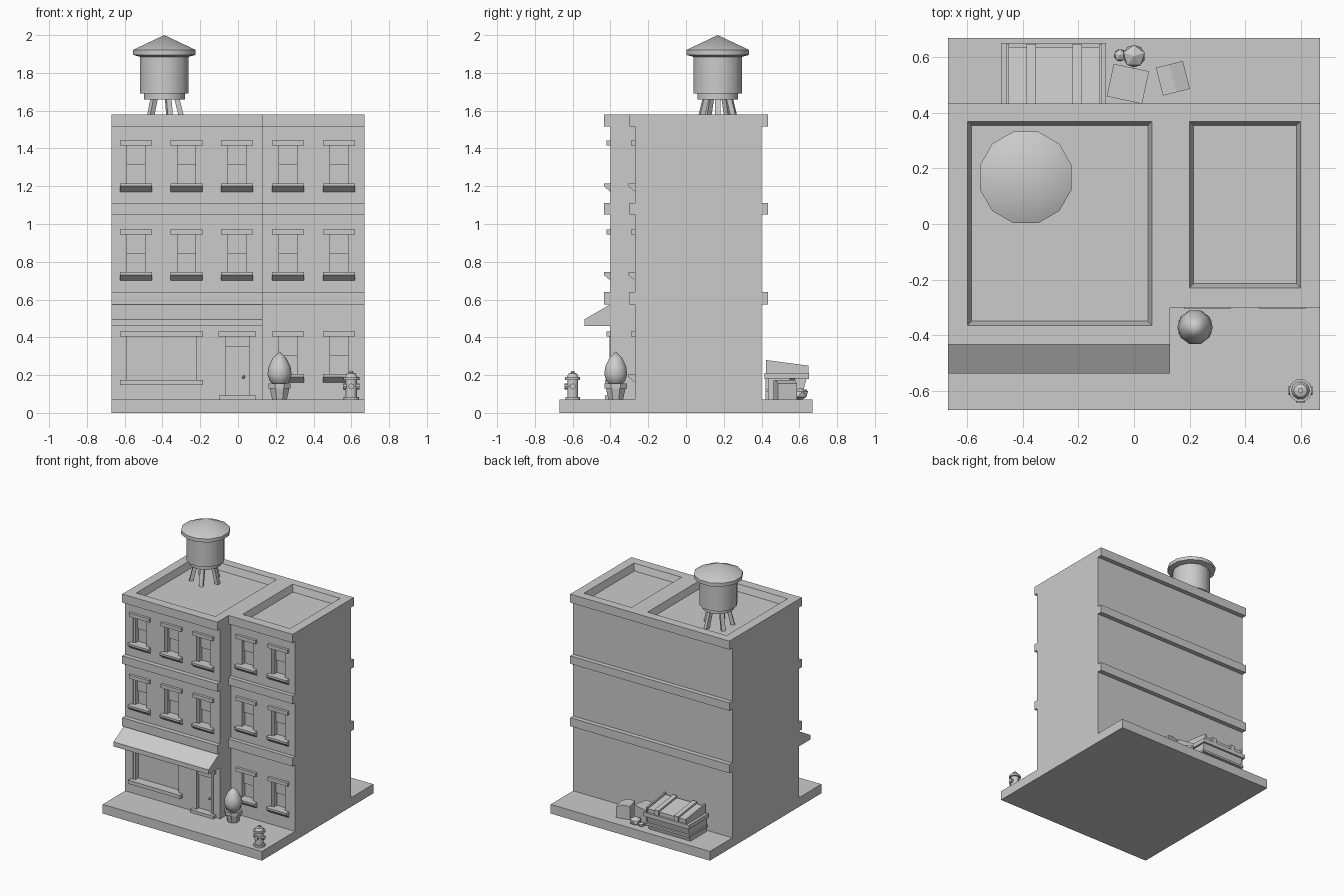
import bpy, bmesh, math
from mathutils import Vector, Matrix

if "Cube" in bpy.data.objects:
    bpy.data.objects.remove(bpy.data.objects["Cube"])


def make(name, bm, loc=(0, 0, 0), rot=0.0):
    bmesh.ops.recalc_face_normals(bm, faces=bm.faces)
    me = bpy.data.meshes.new(name)
    bm.to_mesh(me)
    bm.free()
    ob = bpy.data.objects.new(name, me)
    bpy.context.collection.objects.link(ob)
    ob.location = loc
    ob.rotation_euler.z = rot
    return ob


def add_box(bm, x0, x1, y0, y1, z0, z1):
    m = Matrix.Translation(((x0 + x1) / 2, (y0 + y1) / 2, (z0 + z1) / 2))
    m = m @ Matrix.Diagonal((x1 - x0, y1 - y0, z1 - z0, 1))
    return bmesh.ops.create_cube(bm, size=1, matrix=m)["verts"]


def boxes(name, *dims, loc=(0, 0, 0), rot=0.0):
    bm = bmesh.new()
    for d in dims:
        add_box(bm, *d)
    return make(name, bm, loc, rot)


def extrude(bm, pts, vec):
    f = bm.faces.new([bm.verts.new(p) for p in pts])
    r = bmesh.ops.extrude_face_region(bm, geom=[f], use_keep_orig=True)
    vs = [v for v in r["geom"] if isinstance(v, bmesh.types.BMVert)]
    bmesh.ops.translate(bm, verts=vs, vec=vec)


def prism_x(name, x0, x1, prof, **kw):
    bm = bmesh.new()
    extrude(bm, [(x0, y, z) for y, z in prof], (x1 - x0, 0, 0))
    return make(name, bm, **kw)


def lathe(name, prof, n, loc, phase=0.0, smooth=False):
    bm = bmesh.new()
    rings = []
    for r, z in prof:
        k = n if r > 0 else 1
        rings.append([bm.verts.new((r * math.cos(phase + math.tau * i / n),
                                    r * math.sin(phase + math.tau * i / n), z)) for i in range(k)])
    for a, b in zip(rings, rings[1:]):
        for i in range(n):
            j = (i + 1) % n
            q = [a[i % len(a)], a[j % len(a)], b[j % len(b)], b[i % len(b)]]
            bm.faces.new(list(dict.fromkeys(q)))
    for ring in (rings[0], rings[-1]):
        if len(ring) > 1:
            bm.faces.new(ring)
    ob = make(name, bm, loc)
    if smooth:
        bpy.context.view_layer.objects.active = ob
        ob.select_set(True)
        bpy.ops.object.shade_smooth_by_angle(angle=math.radians(40))
        ob.select_set(False)
    return ob


def beam(bm, a, b, w, ang):
    # square leg with horizontal ends
    a, b = Vector(a), Vector(b)
    u = Vector((math.cos(ang), math.sin(ang), 0)) * w / 2
    v = Vector((-math.sin(ang), math.cos(ang), 0)) * w / 2
    extrude(bm, [a + u + v, a - u + v, a - u - v, a + u - v], b - a)


LEFT, RIGHT = -0.40, -0.27
G = 0.07
TOP = 1.58

# Pavement slab
boxes("pavement", (-0.67, 0.67, -0.67, 0.67, 0, G))

# L-shaped building body
bm = bmesh.new()
foot = [(-0.67, 0.40), (-0.67, LEFT), (0.13, LEFT), (0.13, RIGHT), (0.67, RIGHT), (0.67, 0.40)]
extrude(bm, [(x, y, G) for x, y in foot], (0, 0, TOP - G))
walls = make("walls", bm)

# Window list: centre, half width, bottom of opening, top of opening, wall plane
windows = []
for top in (1.415, 0.945):
    for x in (-0.54, -0.272, -0.005):
        windows.append((x, 0.065, top - 0.20, top, LEFT))
for top in (1.415, 0.945, 0.405):
    for x in (0.265, 0.535):
        windows.append((x, 0.065, top - 0.20, top, RIGHT))
shop = (-0.405, 0.20, 0.175, 0.405, LEFT)

# Cut the window openings, doorway and roof recesses
bm = bmesh.new()
for x, h, z0, z1, y in windows + [shop, (-0.005, 0.08, G + 0.02, 0.405, LEFT)]:
    add_box(bm, x - h, x + h, y - 0.1, y + 0.04, z0, z1)
for x0, x1, y0 in ((-0.60, 0.065, -0.365), (0.20, 0.60, -0.23)):
    t = 0.015
    for v in add_box(bm, x0, x1, y0, 0.37, TOP - 0.05, TOP + 0.05):
        s = t if v.co.z < TOP else -t
        v.co.x += s if v.co.x < (x0 + x1) / 2 else -s
        v.co.y += s if v.co.y < 0 else -s
        v.co.z = v.co.z
cutter = make("opening_cutter", bm)
cutter.hide_render = True
mod = walls.modifiers.new("openings", "BOOLEAN")
mod.operation, mod.solver, mod.object = "DIFFERENCE", "EXACT", cutter
bpy.context.view_layer.objects.active = walls
bpy.ops.object.modifier_apply(modifier=mod.name)
bpy.data.objects.remove(cutter)

# Cornice bands, front and back
for i, (z0, z1) in enumerate(((1.515, TOP), (1.05, 1.11), (0.575, 0.64))):
    boxes(f"cornice_{i}", (-0.67, 0.13, LEFT - 0.035, LEFT, z0, z1),
          (0.13, 0.67, RIGHT - 0.03, RIGHT, z0, z1), (-0.67, 0.67, 0.40, 0.435, z0, z1))

# Windows: lintel, jambs, raised upper sash, wedge sill
for i, (x, h, z0, z1, y) in enumerate(windows):
    boxes(f"window_lintel_{i}", (x - h - 0.02, x + h + 0.02, y - 0.02, y + 0.01, z1, z1 + 0.027))
    boxes(f"window_frame_{i}", (x - h, x - h + 0.018, y + 0.005, y + 0.04, z0, z1),
          (x + h - 0.018, x + h, y + 0.005, y + 0.04, z0, z1),
          (x - h + 0.018, x + h - 0.018, y + 0.028, y + 0.04, (z0 + z1) / 2, z1))
    prism_x(f"window_sill_{i}", x - h - 0.02, x + h + 0.02,
            [(y + 0.01, z0), (y - 0.035, z0), (y - 0.035, z0 - 0.015), (y, z0 - 0.045), (y + 0.01, z0 - 0.045)])

# Shop window surround
x, h, z0, z1, y = shop
boxes("shop_window_frame", (x - h - 0.02, x + h + 0.02, y - 0.02, y + 0.01, z1, z1 + 0.027),
      (x - h - 0.02, x + h + 0.02, y - 0.03, y + 0.01, z0 - 0.027, z0),
      (x - h, x - h + 0.018, y + 0.005, y + 0.04, z0, z1),
      (x + h - 0.018, x + h, y + 0.005, y + 0.04, z0, z1))

# Door with lintel, jambs, transom and step
boxes("door_frame", (-0.105, 0.095, LEFT - 0.02, LEFT + 0.01, 0.405, 0.432),
      (-0.085, -0.067, LEFT - 0.005, LEFT + 0.04, G, 0.405),
      (0.057, 0.075, LEFT - 0.005, LEFT + 0.04, G, 0.405),
      (-0.067, 0.057, LEFT + 0.015, LEFT + 0.04, 0.35, 0.405))
boxes("door_panel", (-0.067, 0.057, LEFT + 0.025, LEFT + 0.04, 0.09, 0.35))
boxes("door_step", (-0.10, 0.095, LEFT - 0.03, LEFT + 0.04, G, 0.092))
bm = bmesh.new()
bmesh.ops.create_icosphere(bm, subdivisions=1, radius=0.01)
make("door_knob", bm, (0.03, LEFT + 0.018, 0.19))

# Shop awning
prism_x("awning", -0.67, 0.13, [(LEFT, 0.575), (-0.538, 0.495), (-0.538, 0.46), (LEFT, 0.46)])

# Water tower
T = (-0.39, 0.168, 0)
P = math.radians(15)
lathe("tank_body", [(0.112, 1.66), (0.112, 1.69), (0.133, 1.69), (0.133, 1.89)], 12, T, P, True)
lathe("tank_roof", [(0.133, 1.885), (0.171, 1.895), (0.171, 1.922), (0, 2.0)], 12, T, P, True)
bm = bmesh.new()
for i in range(5):
    a = math.tau * i / 5
    c, s = math.cos(a), math.sin(a)
    beam(bm, (T[0] + 0.10 * c, T[1] + 0.10 * s, TOP - 0.05),
         (T[0] + 0.065 * c, T[1] + 0.065 * s, 1.67), 0.028, a)
make("tank_legs", bm)

# Potted shrub
S = (0.22, -0.372, 0)
lathe("plant_pot", [(0.042, G), (0.056, 0.13), (0.064, 0.13), (0.064, 0.155), (0.05, 0.155), (0.05, 0.145)],
      8, S, math.pi / 8)
lathe("shrub", [(0.025, 0.145), (0.052, 0.168), (0.064, 0.205), (0.058, 0.245), (0.036, 0.29), (0, 0.325)],
      10, S, 0, True)

# Fire hydrant
H = (0.60, -0.60, 0)
lathe("hydrant_body", [(0.041, G), (0.041, 0.085), (0.03, 0.085), (0.03, 0.175), (0.042, 0.175), (0.042, 0.19),
                       (0.033, 0.19), (0.024, 0.208), (0.01, 0.213), (0.01, 0.222), (0, 0.222)], 10, H, 0, True)
for i, a in enumerate((0, 180, 270)):
    a = math.radians(a)
    ob = lathe(f"hydrant_outlet_{i}", [(0.016, 0.02), (0.016, 0.043)], 8, (H[0], H[1], 0.14))
    ob.rotation_euler = (0, math.pi / 2, a)

# Dumpster: tapered bin, rim, sloped lid with ribs
bm = bmesh.new()
for v in add_box(bm, -0.465, -0.115, 0.42, 0.64, G, 0.19):
    if v.co.z < 0.1 and v.co.y > 0.5:
        v.co.y -= 0.03
make("dumpster_bin", bm)
boxes("dumpster_rim", (-0.48, -0.10, 0.415, 0.652, 0.18, 0.21), (-0.475, -0.105, 0.42, 0.64, 0.11, 0.125))
prism_x("dumpster_lid", -0.455, -0.12, [(0.425, 0.21), (0.425, 0.265), (0.637, 0.238), (0.637, 0.21)])
for i, (a, b) in enumerate(((-0.388, -0.353), (-0.222, -0.187), (-0.46, -0.45), (-0.127, -0.115))):
    prism_x(f"dumpster_rib_{i}", a, b, [(0.423, 0.21), (0.423, 0.28), (0.648, 0.25), (0.648, 0.21)])

# Rubbish beside the dumpster
boxes("large_carton", (-0.065, 0.065, -0.06, 0.06, G, 0.185), loc=(-0.022, 0.505, 0), rot=math.radians(-12))
prism_x("small_carton", -0.052, 0.052, [(-0.05, G), (-0.05, 0.17), (0.0, 0.175), (0.05, 0.155), (0.05, G)],
        loc=(0.14, 0.525, 0), rot=math.radians(-76))
for i, (x, y, r) in enumerate(((0.0, 0.605, 0.045), (-0.05, 0.608, 0.024))):
    bm = bmesh.new()
    bmesh.ops.create_icosphere(bm, subdivisions=1, radius=r, matrix=Matrix.Diagonal((1, 1, 0.75, 1)))
    make(f"rubbish_bag_{i}", bm, (x, y, G + r * 0.65), 0.3)
